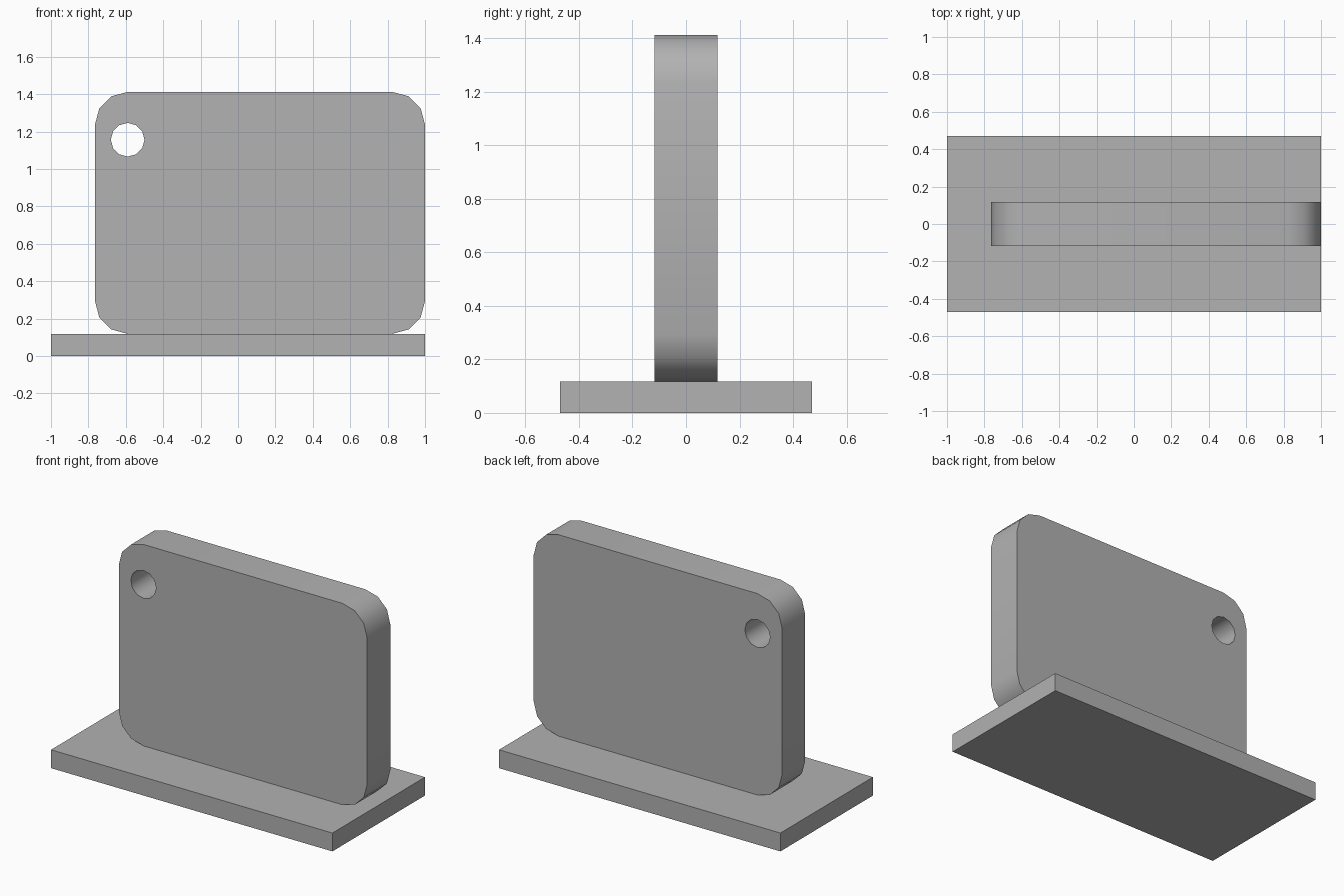
import bpy
import bmesh
from math import sin, cos, pi, radians
from mathutils import Vector

cube = bpy.data.objects.get("Cube")
if cube:
    bpy.data.objects.remove(cube, do_unlink=True)

grey = bpy.data.materials.new("plain grey")
grey.use_nodes = True
color = (0.445, 0.445, 0.445, 1)
grey.diffuse_color = color
grey.node_tree.nodes["Principled BSDF"].inputs["Base Color"].default_value = color


def arc(x, z, radius, start, end, steps):
    """Points in the XZ plane along an arc, both ends included."""
    angles = [start + (end - start) * i / steps for i in range(steps + 1)]
    return [(x + radius * cos(a), z + radius * sin(a)) for a in angles]


def slab(name, loops, depth):
    """Extrude an outline, with optional holes, symmetrically along Y."""
    bm = bmesh.new()
    edges = []
    for loop in loops:
        verts = [bm.verts.new((x, -depth / 2, z)) for x, z in loop]
        edges += [bm.edges.new((v, verts[i - 1])) for i, v in enumerate(verts)]
    bmesh.ops.triangle_fill(bm, use_beauty=True, edges=edges)
    result = bmesh.ops.extrude_face_region(bm, geom=bm.faces[:], use_keep_orig=True)
    moved = [g for g in result["geom"] if isinstance(g, bmesh.types.BMVert)]
    bmesh.ops.translate(bm, verts=moved, vec=Vector((0, depth, 0)))
    bmesh.ops.recalc_face_normals(bm, faces=bm.faces[:])
    mesh = bpy.data.meshes.new(name)
    bm.to_mesh(mesh)
    bm.free()
    mesh.materials.append(grey)
    obj = bpy.data.objects.new(name, mesh)
    bpy.context.collection.objects.link(obj)
    bpy.ops.object.select_all(action="DESELECT")
    obj.select_set(True)
    bpy.context.view_layer.objects.active = obj
    bpy.ops.object.shade_smooth_by_angle(angle=radians(40))
    return obj


# Flat rectangular base
base_top = 0.118
slab("base", [[(-1, 0), (1, 0), (1, base_top), (-1, base_top)]], 0.94)

# Upright rounded panel with a round hole near one corner
left, right, top, radius = -0.765, 1.0, 1.412, 0.176
centres = [(right - radius, top - radius), (left + radius, top - radius),
           (left + radius, base_top + radius), (right - radius, base_top + radius)]
outline = []
for i, (x, z) in enumerate(centres):
    outline += arc(x, z, radius, i * pi / 2, (i + 1) * pi / 2, 3)
hole = arc(-0.59, 1.156, 0.09, 0, 2 * pi, 12)[:-1]
slab("upright_panel", [outline, hole], 0.235)
